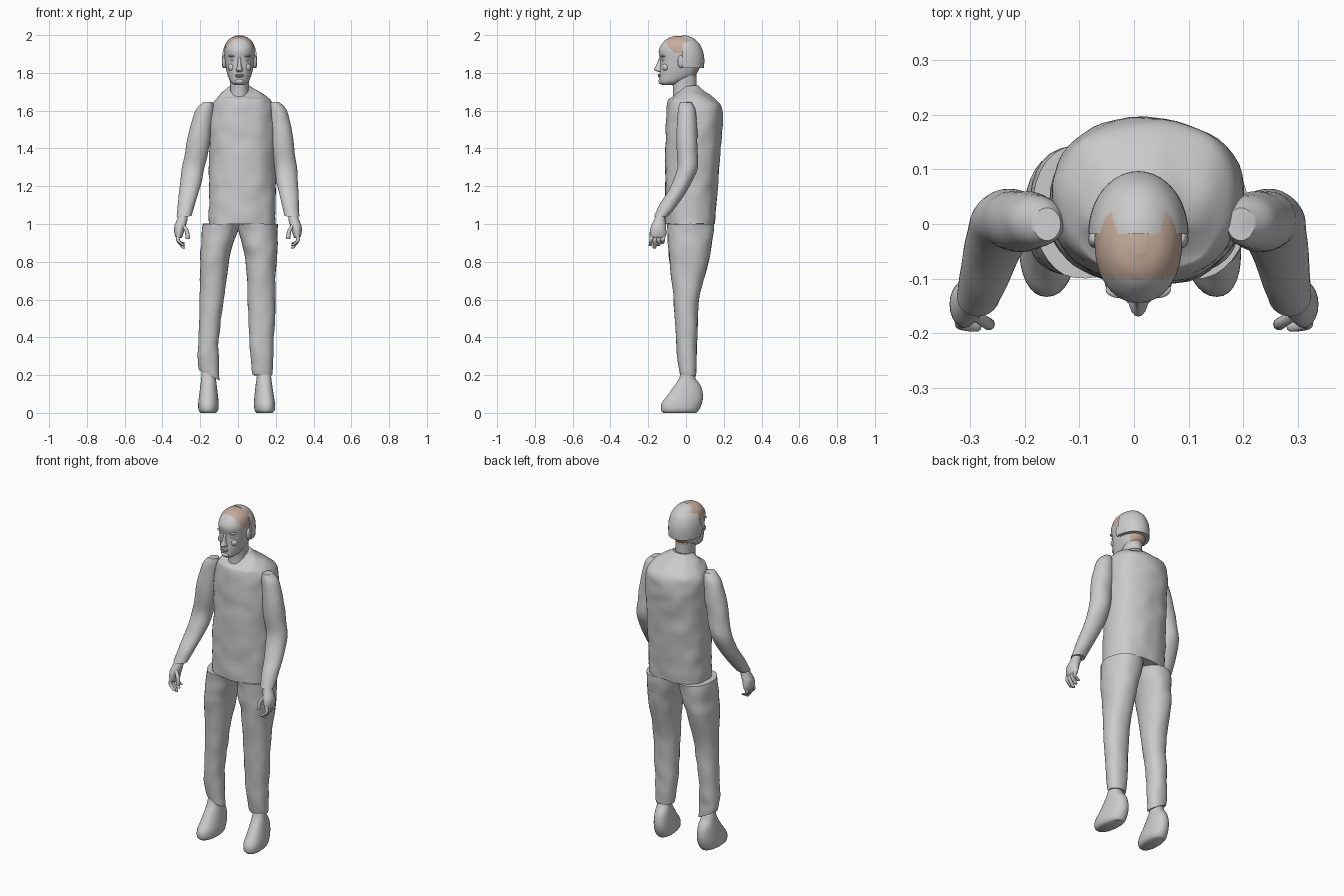
import bpy, bmesh, math
from mathutils import Vector, Matrix, noise

if "Cube" in bpy.data.objects:
    bpy.data.objects.remove(bpy.data.objects["Cube"])


def material(name, rgb):
    m = bpy.data.materials.new(name)
    m.use_nodes = True
    m.diffuse_color = (*rgb, 1)
    m.node_tree.nodes["Principled BSDF"].inputs["Base Color"].default_value = (*rgb, 1)
    return m


GREY = material("plain grey", (0.6, 0.6, 0.6))
TAN = material("tan hair", (0.58, 0.42, 0.34))
MID = 0.008  # centre line of the head


def finish(name, bm, tan_rule=None):
    """Turn a bmesh into a smooth shaded object."""
    bmesh.ops.recalc_face_normals(bm, faces=bm.faces)
    if tan_rule:
        for f in bm.faces:
            f.material_index = int(tan_rule(f.calc_center_median()))
    mesh = bpy.data.meshes.new(name)
    bm.to_mesh(mesh)
    bm.free()
    mesh.materials.append(GREY)
    mesh.materials.append(TAN)
    ob = bpy.data.objects.new(name, mesh)
    bpy.context.collection.objects.link(ob)
    bpy.ops.object.select_all(action="DESELECT")
    ob.select_set(True)
    bpy.context.view_layer.objects.active = ob
    bpy.ops.object.shade_smooth_by_angle(angle=math.radians(45))
    return ob


def smooth_rows(rows, steps):
    """Catmull-Rom interpolation between the given rings."""
    rows = [Vector(r) for r in rows]
    out = []
    for i in range(len(rows) - 1):
        a, b, c, d = (rows[max(i - 1, 0)], rows[i], rows[i + 1],
                      rows[min(i + 2, len(rows) - 1)])
        for s in range(steps):
            t = s / steps
            out.append(b + (c - a) * t / 2 + (a * 2 - b * 5 + c * 4 - d) * t * t / 2
                       + (b * 3 - a - c * 3 + d) * t ** 3 / 2)
    return out + [rows[-1]]


def loft(rows, sides=32, steps=4, power=2.0):
    """Skin through level rings, each given as z, x low, x high, y low, y high."""
    bm = bmesh.new()
    loops = []
    for z, xa, xb, ya, yb in smooth_rows(rows, steps):
        ring = []
        for k in range(sides):
            a = math.tau * k / sides
            c, s = (math.copysign(abs(v) ** (2 / power), v)
                    for v in (math.cos(a), math.sin(a)))
            ring.append(bm.verts.new(((xa + xb + (xb - xa) * c) / 2,
                                      (ya + yb + (yb - ya) * s) / 2, z)))
        loops.append(ring)
    for lo, hi in zip(loops, loops[1:]):
        for k in range(sides):
            n = (k + 1) % sides
            bm.faces.new((lo[k], lo[n], hi[n], hi[k]))
    bm.faces.new(loops[0])
    bm.faces.new(loops[-1])
    bmesh.ops.recalc_face_normals(bm, faces=bm.faces)
    return bm


def wrinkle(bm, amount, scale):
    """Soft cloth creases along the normals."""
    bm.normal_update()
    for v in bm.verts:
        v.co += v.normal * amount * noise.noise(v.co * scale)


def blob(name, centre, radii):
    bm = bmesh.new()
    bmesh.ops.create_uvsphere(bm, u_segments=16, v_segments=10, radius=1)
    bm.transform(Matrix.Translation(centre) @ Matrix.Diagonal((*radii, 1)))
    return finish(name, bm)


# Shirt, with the collar dipping at the front
shirt = loft([(1, -.155, .2, -.108, .152), (1.2, -.155, .2, -.11, .168),
              (1.4, -.152, .2, -.108, .183), (1.55, -.152, .2, -.103, .194),
              (1.63, -.138, .187, -.098, .187), (1.68, -.1, .14, -.085, .13),
              (1.71, -.068, .088, -.07, .09), (1.73, -.048, .064, -.06, .065)],
             sides=48, steps=7, power=2.3)
wrinkle(shirt, .007, 14)
for v in shirt.verts:
    if v.co.z > 1.66 and v.co.y < 0:
        v.co.z -= .05 * min(1, -v.co.y / .06) * min(1, (v.co.z - 1.66) / .07)
finish("shirt", shirt)

# Trouser legs: different stance left and right, one shared side profile
depth = [(1, -.1, .148), (.9, -.095, .138), (.8, -.087, .12), (.6, -.065, .068),
         (.4, -.055, .06), (.26, -.042, .055), (.2, -.03, .05)]
stance = {
    "left": [(0, .21), (.018, .208), (.04, .203), (.05, .197), (.06, .19), (.068, .187), (.078, .178)],
    "right": [(.01, -.185), (-.025, -.195), (-.05, -.202), (-.075, -.202),
              (-.1, -.207), (-.1, -.215), (-.1, -.205)],
}
for side, widths in stance.items():
    rows = [(z, min(w), max(w), ya, yb) for (z, ya, yb), w in zip(depth, widths)]
    leg = loft(rows, steps=6, power=2.2)
    wrinkle(leg, .006, 13)
    if side == "right":  # slanted hem
        for v in leg.verts:
            if v.co.z < .3:
                v.co.z -= .5 * (v.co.x + .15) * (.3 - v.co.z) / .1
    finish(side + "_trouser_leg", leg)

# Rounded shoes, toes turned slightly outward
shoe_rows = [(0, -.04, .04, -.12, .055), (.015, -.052, .052, -.132, .068),
             (.05, -.054, .054, -.13, .084), (.09, -.05, .05, -.1, .09),
             (.14, -.044, .044, -.064, .08), (.18, -.039, .039, -.038, .052),
             (.22, -.036, .036, -.025, .035)]
for side, x, sgn in (("left", .138, 1), ("right", -.156, -.3)):
    shoe = loft(shoe_rows, power=2.2)
    for v in shoe.verts:
        v.co.x += x - sgn * .1 * v.co.y
    finish(side + "_shoe", shoe)

# Sleeves, hands and fingers, built on the right and mirrored to the left
sleeve_rows = [(1.04, -.325, -.245, -.17, -.095), (1.1, -.32, -.23, -.143, -.045),
               (1.2, -.31, -.2, -.08, .02), (1.3, -.295, -.175, -.045, .063),
               (1.4, -.277, -.155, -.05, .062), (1.5, -.257, -.14, -.05, .06),
               (1.6, -.225, -.128, -.043, .05), (1.645, -.185, -.135, -.03, .03)]
palm_rows = [(1.06, -.31, -.265, -.155, -.11), (1.02, -.325, -.268, -.17, -.11),
             (.98, -.338, -.28, -.188, -.105), (.94, -.334, -.292, -.19, -.105),
             (.925, -.325, -.298, -.18, -.115)]


def finger_rows(path, r):
    """Rings round a path of points, rounded off at the tip."""
    rows = [(z, x - r, x + r, y - r, y + r) for x, y, z in path]
    x, y, z = path[-1]
    t = r * .4
    return rows + [(z - t, x - t, x + t, y - t, y + t)]


for side in ("right", "left"):
    pieces = [("sleeve", loft(sleeve_rows, steps=5)), ("palm", loft(palm_rows, 20))]
    for i, label in enumerate(("index", "middle", "ring", "little")):
        y = -.18 + i * .021
        tip = .875 + .012 * abs(i - 1)
        path = [(-.312, y, .95), (-.318, y - .004, .915), (-.29, y - .008, tip)]
        pieces.append((label + "_finger", loft(finger_rows(path, .01), 10)))
    path = [(-.295, -.165, 1), (-.272, -.18, .965), (-.266, -.184, .925)]
    pieces.append(("thumb", loft(finger_rows(path, .011), 10)))
    for label, bm in pieces:
        if label == "sleeve":
            wrinkle(bm, .004, 12)
        if side == "left":
            for v in bm.verts:
                v.co.x = -v.co.x + .06 * max(0, v.co.z - 1.04)
        finish(side + "_" + label, bm)

# Head and neck; the hairline and nape are tan
head_rows = [(z, MID - w, MID + w, ya, yb) for z, w, ya, yb in (
    (1.735, .025, -.125, -.06), (1.75, .045, -.138, -.02), (1.78, .06, -.14, .04),
    (1.82, .071, -.138, .07), (1.87, .078, -.137, .08), (1.92, .08, -.144, .08),
    (1.96, .07, -.122, .062), (1.985, .046, -.092, .03), (1.996, .015, -.055, -.01))]


def hair_rule(c):
    hairline = c.y > -.1 and c.z > 1.905 + max(0, -.06 - c.y)
    return hairline or (c.y > .035 and c.z > 1.77)


finish("head", loft(head_rows, sides=48, steps=6, power=2.15), hair_rule)
neck_rows = [(1.64, -.055, .07, -.07, .07), (1.7, -.042, .058, -.068, .056),
             (1.76, -.042, .058, -.072, .055), (1.83, -.045, .061, -.07, .055)]
finish("neck", loft(neck_rows), lambda c: c.y > .03 and c.z > 1.775)

# Half dome over the back of the head
CUT = -.018
dome_rows = [(z, MID - w, MID + w, CUT - d, CUT + d) for z, w, d in (
    (1.825, .091, .113), (1.87, .092, .115), (1.91, .089, .109), (1.95, .076, .092),
    (1.98, .05, .063), (1.995, .025, .03), (2, .005, .006))]
dome = loft(dome_rows, sides=40)
cut = bmesh.ops.bisect_plane(dome, geom=dome.verts[:] + dome.edges[:] + dome.faces[:],
                             plane_co=(0, CUT, 0), plane_no=(0, -1, 0), clear_outer=True)
bmesh.ops.holes_fill(dome, edges=[e for e in dome.edges if e.is_boundary])
finish("back_hair_cap", dome)

# Face features
nose_rows = [(z, MID - w, MID + w, ya, -.11) for z, w, ya in (
    (1.804, .01, -.142), (1.81, .018, -.16), (1.82, .017, -.17),
    (1.84, .011, -.158), (1.87, .009, -.146), (1.885, .009, -.138))]
finish("nose", loft(nose_rows, 16))
blob("upper_lip", (MID, -.138, 1.79), (.024, .012, .005))
blob("lower_lip", (MID, -.137, 1.781), (.021, .012, .006))
blob("chin", (MID, -.128, 1.755), (.025, .018, .016))
for side, sgn in (("left", 1), ("right", -1)):
    blob(side + "_eye", (MID + sgn * .034, -.118, 1.869), (.015, .012, .008))
    blob(side + "_brow", (MID + sgn * .035, -.12, 1.889), (.025, .016, .006))
    blob(side + "_cheek", (MID + sgn * .038, -.107, 1.83), (.024, .02, .022))
    blob(side + "_ear", (MID + sgn * .08, -.028, 1.86), (.012, .016, .034))
